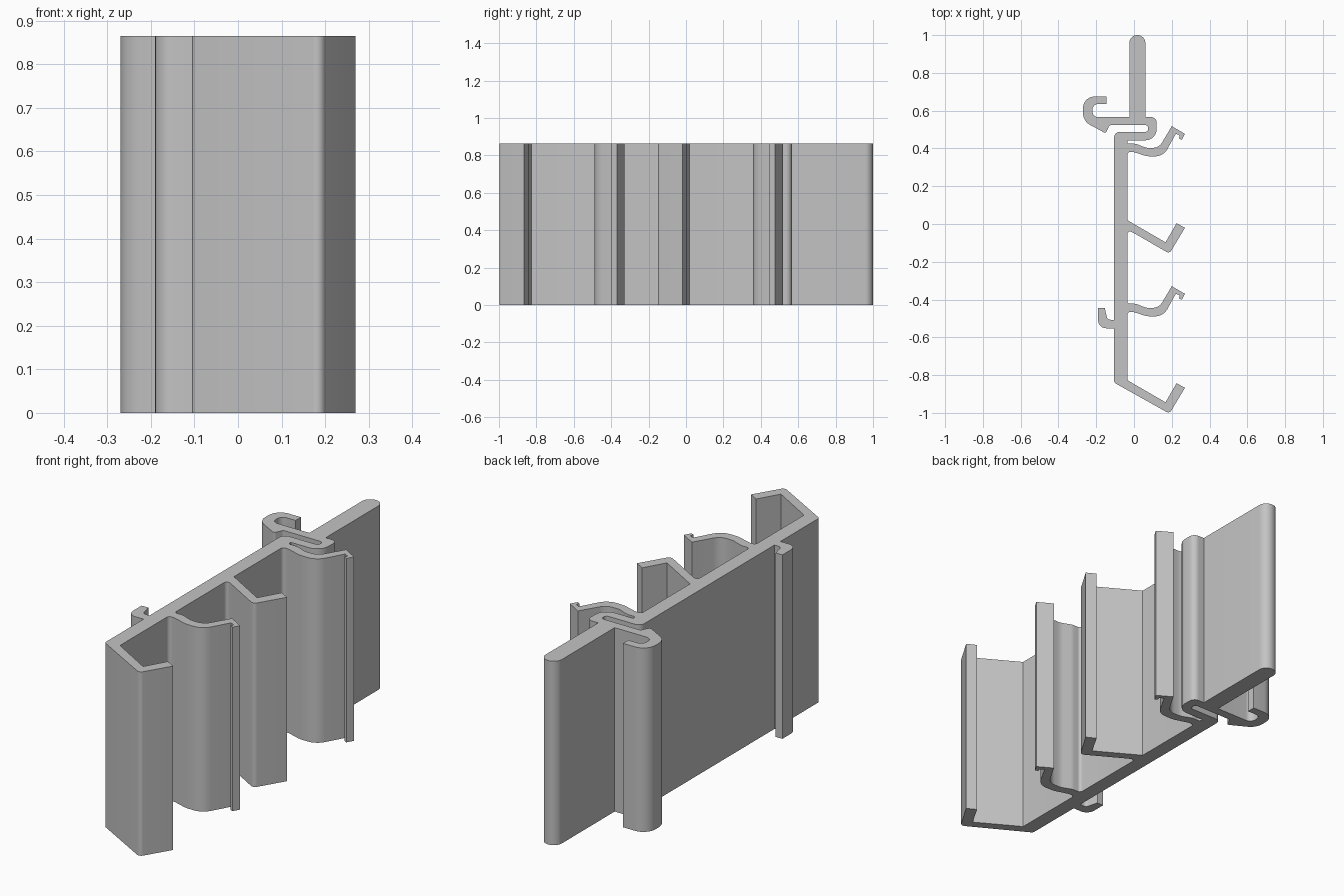
import bpy, bmesh
from math import pi, tan, ceil, radians
from mathutils import Vector, Matrix

cube = bpy.data.objects.get("Cube")
if cube:
    bpy.data.objects.remove(cube, do_unlink=True)

HEIGHT = 0.865
ARM_STEP = -0.847


def shifted(points, dy):
    return [(x, y + dy, r) for x, y, r in points]


def fillet(outline):
    """Replace each (x, y, radius) corner by an arc."""
    result = []
    count = len(outline)
    for i, (x, y, radius) in enumerate(outline):
        corner = Vector((x, y))
        before = Vector(outline[i - 1][:2]) - corner
        after = Vector(outline[(i + 1) % count][:2]) - corner
        if radius == 0:
            result.append(corner)
            continue
        opening = before.angle(after)
        reach = radius / tan(opening / 2)
        limit = 0.499 * min(before.length, after.length)
        if reach > limit:
            radius *= limit / reach
            reach = limit
        start = corner + before.normalized() * reach
        bisector = (before.normalized() + after.normalized()).normalized()
        centre = corner + bisector * (radius ** 2 + reach ** 2) ** 0.5
        turn = pi - opening
        if before.x * after.y - before.y * after.x < 0:
            turn = -turn
        steps = max(2, ceil(abs(turn) / radians(11)))
        for k in range(steps + 1):
            spin = Matrix.Rotation(-turn * k / steps, 2)
            result.append(centre + spin @ (start - centre))
    return result


def extrude_profile(name, outline, material):
    bm = bmesh.new()
    base = bm.faces.new([bm.verts.new((p.x, p.y, 0)) for p in fillet(outline)])
    top = bmesh.ops.extrude_face_region(bm, geom=[base], use_keep_orig=True)
    verts = [g for g in top["geom"] if isinstance(g, bmesh.types.BMVert)]
    bmesh.ops.translate(bm, verts=verts, vec=(0, 0, HEIGHT))
    bmesh.ops.recalc_face_normals(bm, faces=bm.faces)
    mesh = bpy.data.meshes.new(name)
    bm.to_mesh(mesh)
    bm.free()
    mesh.materials.append(material)
    obj = bpy.data.objects.new(name, mesh)
    bpy.context.collection.objects.link(obj)
    bpy.ops.object.select_all(action="DESELECT")
    obj.select_set(True)
    bpy.context.view_layer.objects.active = obj
    bpy.ops.object.shade_smooth_by_angle(angle=radians(30))
    return obj


grey = bpy.data.materials.new("plain grey")
grey.use_nodes = True
colour = (0.55, 0.55, 0.55, 1)
grey.diffuse_color = colour
grey.node_tree.nodes["Principled BSDF"].inputs["Base Color"].default_value = colour

# Rounded upright fin and the bend under it
fin = [(-.025, 1, .042), (.06, 1, .042), (.06, .566, 0)]
bend = [(.12, .566, .06), (.12, .443, .06), (-.035, .443, 0)]

# Curved arm with a small lipped head
curved_arm = [
    (-.035, .425, .015), (.01, .425, .05), (.065, .403, .06), (.132, .403, .08),
    (.2, .518, 0), (.27, .477, 0), (.252, .445, 0), (.237, .453, 0),
    (.245, .468, .01), (.222, .478, 0), (.155, .358, .12), (.07, .358, .1),
    (0, .38, .05), (-.035, .383, .028),
]

# Straight angled arm with a turned-up tip
angled_arm = [
    (-.035, .02, 0), (.167, -.097, 0), (.225, .004, 0),
    (.27, -.02, 0), (.188, -.157, .02),
]
arm_root = [(.008, -.053, .03), (-.035, -.03, .03)]

# Small hook on the back of the wall
back_hook = [
    (-.105, -.84, .015), (-.105, -.552, 0), (-.19, -.552, .05), (-.19, -.445, 0),
    (-.155, -.445, 0), (-.14, -.507, .02), (-.105, -.507, 0),
]

# Wall top, narrow slot and the large curled hook
slot = [(-.105, .488, .03), (.075, .488, .015), (.075, .523, .015), (-.13, .523, .01)]
curled_hook = [
    (-.15, .48, .01), (-.27, .545, .07), (-.27, .675, .065), (-.145, .675, 0),
    (-.145, .635, 0), (-.22, .635, .03), (-.22, .566, .03), (-.025, .566, 0),
]

rail = (fin + bend + curved_arm + angled_arm + arm_root
        + shifted(curved_arm, ARM_STEP) + shifted(angled_arm, ARM_STEP)
        + back_hook + slot + curled_hook)
extrude_profile("extruded_rail", rail, grey)
